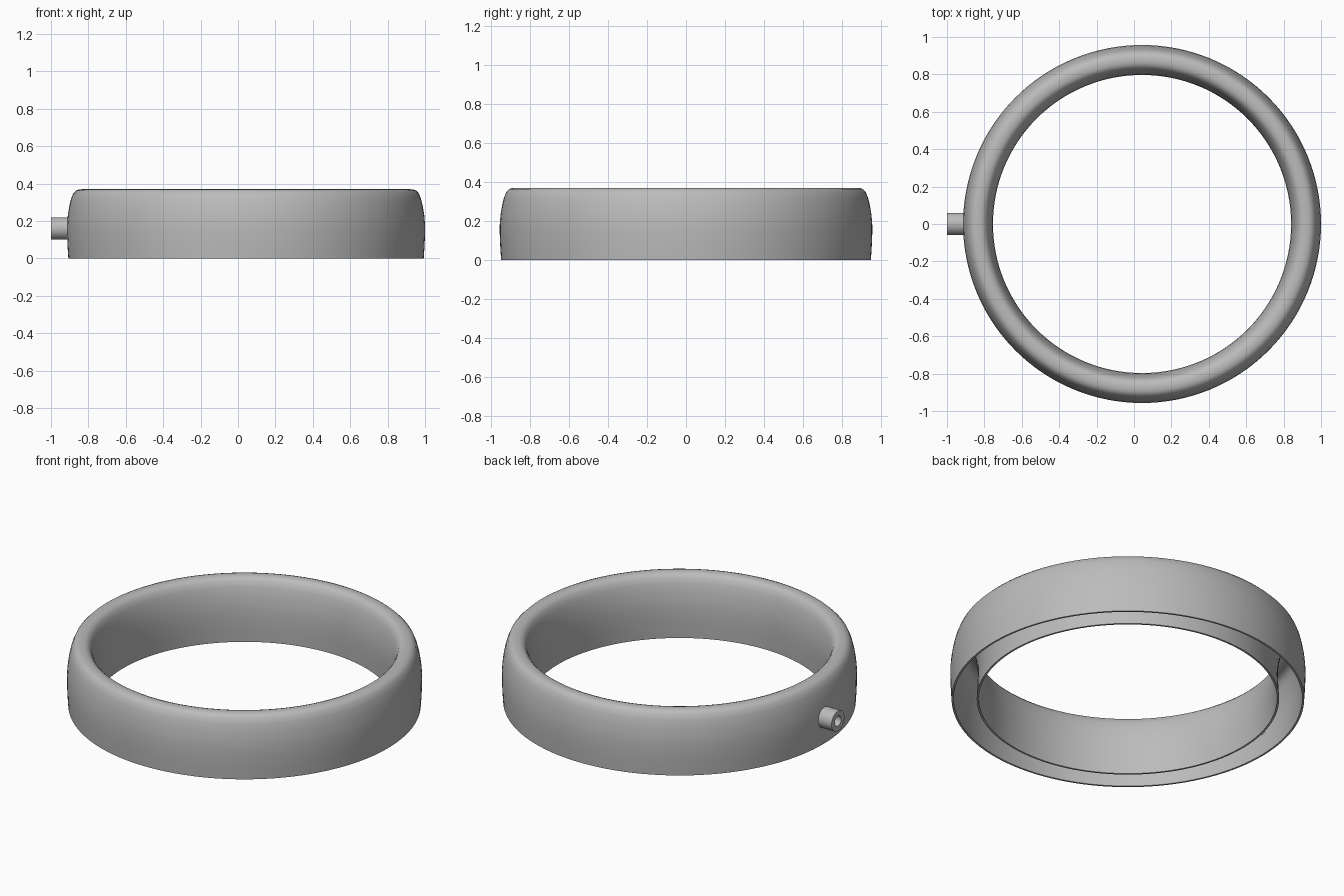
import bpy
import bmesh
import math
from mathutils import Vector, Matrix

default = bpy.data.objects.get("Cube")
if default:
    bpy.data.objects.remove(default, do_unlink=True)

CENTRE_X = 0.043
MID_RADIUS = 0.877

grey = bpy.data.materials.new("plain grey")
grey.use_nodes = True
grey.diffuse_color = (0.5, 0.5, 0.5, 1)
grey.node_tree.nodes["Principled BSDF"].inputs["Base Color"].default_value = grey.diffuse_color


def lathe(name, profile, steps, placement):
    """Spin a closed (radius, height) profile around the z axis."""
    bm = bmesh.new()
    rings = []
    for i in range(steps):
        turn = Matrix.Rotation(2 * math.pi * i / steps, 3, "Z")
        rings.append([bm.verts.new(turn @ Vector((r, 0, z))) for r, z in profile])
    count = len(profile)
    for i in range(steps):
        a, b = rings[i], rings[(i + 1) % steps]
        for j in range(count):
            k = (j + 1) % count
            bm.faces.new((a[j], b[j], b[k], a[k]))
    bmesh.ops.recalc_face_normals(bm, faces=bm.faces)
    mesh = bpy.data.meshes.new(name)
    bm.to_mesh(mesh)
    bm.free()
    mesh.materials.append(grey)
    obj = bpy.data.objects.new(name, mesh)
    obj.matrix_world = placement
    bpy.context.collection.objects.link(obj)
    return obj


def smooth(obj):
    bpy.ops.object.select_all(action="DESELECT")
    obj.select_set(True)
    bpy.context.view_layer.objects.active = obj
    bpy.ops.object.shade_smooth_by_angle(angle=math.radians(35))


# Ring shell: half-width and height of the rounded section, hollow and open below
half = [(0.073, 0), (0.077, 0.06), (0.08, 0.13), (0.08, 0.18), (0.076, 0.23),
        (0.068, 0.28), (0.058, 0.32), (0.046, 0.349), (0.032, 0.363), (0.016, 0.369)]
arch = half + [(0, 0.37)] + [(-h, z) for h, z in reversed(half)]
skin = [(MID_RADIUS + h, z) for h, z in arch]
lining = [(MID_RADIUS + h * 0.85, z * 0.968) for h, z in reversed(arch)]
ring = lathe("ring_shell", skin + lining, 128, Matrix.Translation((CENTRE_X, 0, 0)))

# Side tube: hollow, pointing to -x, rooted in the outer wall
tube_place = Matrix.Translation((-1, 0, 0.16)) @ Matrix.Rotation(math.pi / 2, 4, "Y")
tube = lathe("side_tube", [(0.03, 0), (0.06, 0), (0.06, 0.092), (0.03, 0.092)], 32, tube_place)

# Bore through the outer wall into the hollow
bpy.ops.mesh.primitive_cylinder_add(vertices=32, radius=0.03, depth=0.1,
                                    location=(-0.92, 0, 0.16), rotation=(0, math.pi / 2, 0))
cutter = bpy.context.object
cutter.name = "bore_cutter"
cutter.data.materials.append(grey)
cutter.hide_render = True
bore = ring.modifiers.new("bore", "BOOLEAN")
bore.operation = "DIFFERENCE"
bore.solver = "EXACT"
bore.object = cutter
bpy.ops.object.select_all(action="DESELECT")
ring.select_set(True)
bpy.context.view_layer.objects.active = ring
bpy.ops.object.modifier_apply(modifier="bore")
bpy.data.objects.remove(cutter, do_unlink=True)

for part in (ring, tube):
    smooth(part)
